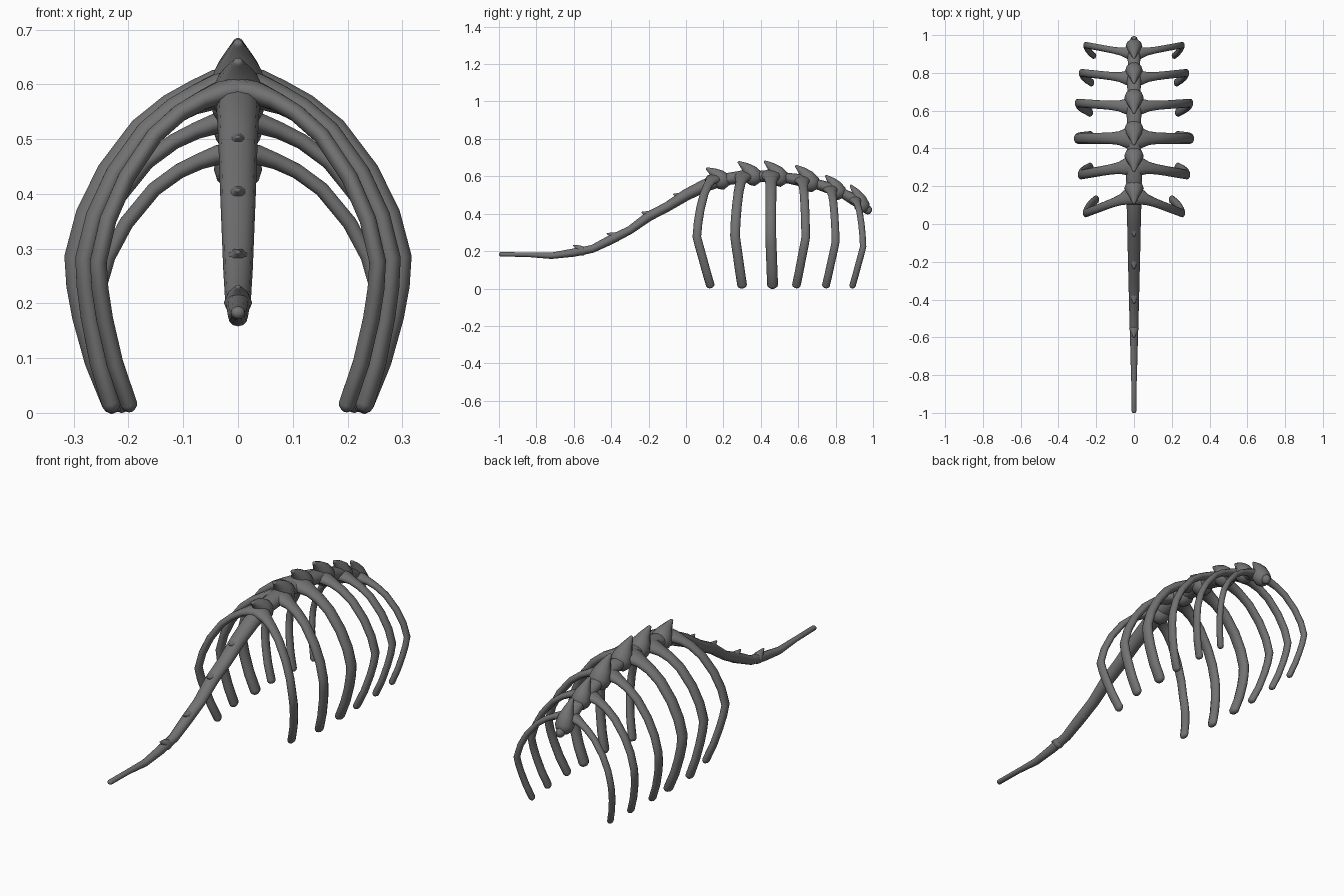
import bpy, bmesh, math
from mathutils import Vector

cube = bpy.data.objects.get("Cube")
if cube:
    bpy.data.objects.remove(cube)

bone = bpy.data.materials.new("dark grey bone")
bone.use_nodes = True
bone.diffuse_color = (0.17, 0.17, 0.17, 1)
bone.node_tree.nodes["Principled BSDF"].inputs["Base Color"].default_value = bone.diffuse_color


def tube(name, path, ref, sides=10):
    """Elliptical tube; path holds (point, radius along ref, other radius)."""
    pts = [(Vector(p), a, b) for p, a, b in path]
    # Round both ends with shrinking rings
    for end, inner in ((0, 1), (-1, -2)):
        p, a, b = pts[end]
        d = (p - pts[inner][0]).normalized() * min(a, b)
        caps = [(p + d * 0.5, a * 0.85, b * 0.85), (p + d * 0.9, a * 0.45, b * 0.45)]
        pts = caps[::-1] + pts if end == 0 else pts + caps
    bm = bmesh.new()
    rings = []
    for i, (p, a, b) in enumerate(pts):
        t = (pts[min(i + 1, len(pts) - 1)][0] - pts[max(i - 1, 0)][0]).normalized()
        u = Vector(ref)
        u = (u - t * u.dot(t)).normalized()
        w = t.cross(u)
        angles = [2 * math.pi * k / sides for k in range(sides)]
        rings.append([bm.verts.new(p + u * a * math.cos(s) + w * b * math.sin(s)) for s in angles])
    for r, q in zip(rings, rings[1:]):
        for k in range(sides):
            n = (k + 1) % sides
            bm.faces.new((r[k], r[n], q[n], q[k]))
    bm.faces.new(rings[0])
    bm.faces.new(rings[-1])
    bmesh.ops.recalc_face_normals(bm, faces=bm.faces)
    for f in bm.faces:
        f.smooth = True
    mesh = bpy.data.meshes.new(name)
    bm.to_mesh(mesh)
    bm.free()
    mesh.materials.append(bone)
    obj = bpy.data.objects.new(name, mesh)
    bpy.context.scene.collection.objects.link(obj)
    return obj


# Backbone and tail: y, z, half width, half height
spine = [(-0.99, .183, .013, .012), (-.85, .181, .014, .012), (-.72, .175, .018, .017),
         (-.6, .192, .021, .022), (-.5, .212, .024, .021), (-.4, .262, .027, .025),
         (-.3, .312, .029, .022), (-.2, .385, .032, .026), (-.1, .437, .034, .026),
         (0, .50, .036, .031), (.1, .55, .039, .034), (.2, .582, .04, .032),
         (.3, .597, .045, .034), (.38, .6, .036, .028), (.45, .6, .045, .034),
         (.54, .591, .036, .028), (.62, .578, .044, .033), (.7, .558, .034, .027),
         (.77, .536, .04, .031), (.84, .508, .032, .026), (.9, .475, .035, .031),
         (.975, .418, .02, .023)]
tube("backbone", [((0, y, z), a, b) for y, z, a, b in spine], (1, 0, 0), 12)


def spine_height(y):
    for (y0, z0, *_), (y1, z1, *_) in zip(spine, spine[1:]):
        if y0 <= y <= y1:
            return z0 + (z1 - z0) * (y - y0) / (y1 - y0)


# Ribs: root y, widest y, tip y, root z, half span, tip x, thickness
ribs = [(.155, .058, .13, .588, .255, .20, .023), (.31, .262, .30, .60, .28, .232, .026),
        (.455, .453, .463, .605, .298, .23, .029), (.62, .64, .59, .58, .298, .232, .023),
        (.77, .80, .748, .533, .278, .225, .021), (.90, .947, .89, .475, .255, .213, .017)]
arch = [(0, 1), (.14, .992), (.27, .968), (.42, .93), (.6, .86), (.8, .73), (.93, .6), (1, .47)]
lower = [(.18, .385), (.4, .29), (.7, .155), (1, .03)]
flare = [2.3, 1.8, 1.25, 1.05]

for n, (root, wide, tip, top, span, tip_x, r) in enumerate(ribs, 1):
    points = [(u * span, root + (wide - root) * u, v * top) for u, v in arch]
    points += [(span + (tip_x - span) * f ** 1.7, wide + (tip - wide) * f, v * top)
               for f, v in lower]
    for side, sx in (("left", 1), ("right", -1)):
        path = []
        for i, (x, y, z) in enumerate(points):
            k = flare[i] if i < len(flare) else 1
            path.append(((sx * x, y, z), r * k, max(r * 0.7, .014) * (1 + (k - 1) * 0.45)))
        tube(f"{side}_rib_{n}", path, (0, 1, 0))

# Swept spurs on top of each vertebra: tip y, tip z, run back to the base, size
spurs = [(.105, .645, .085, 1), (.275, .68, .085, 1), (.415, .683, .085, 1),
         (.582, .66, .085, 1), (.742, .607, .07, .9), (.875, .557, .065, .85),
         (-.605, .232, .05, .5), (-.425, .295, .05, .5), (-.24, .408, .05, .5),
         (-.07, .505, .05, .5)]
for n, (y, z, back, size) in enumerate(spurs, 1):
    base = Vector((0, y + back, spine_height(y + back)))
    end = Vector((0, y, z))
    path = []
    for f, a, b in ((0, .052, .052), (.35, .042, .041), (.65, .025, .025), (.92, .010, .009)):
        p = base.lerp(end, f)
        p.y += 0.012 * math.sin(math.pi * f) * size
        path.append((p, a * size, b * size))
    tube(f"vertebra_spur_{n}", path, (1, 0, 0))
